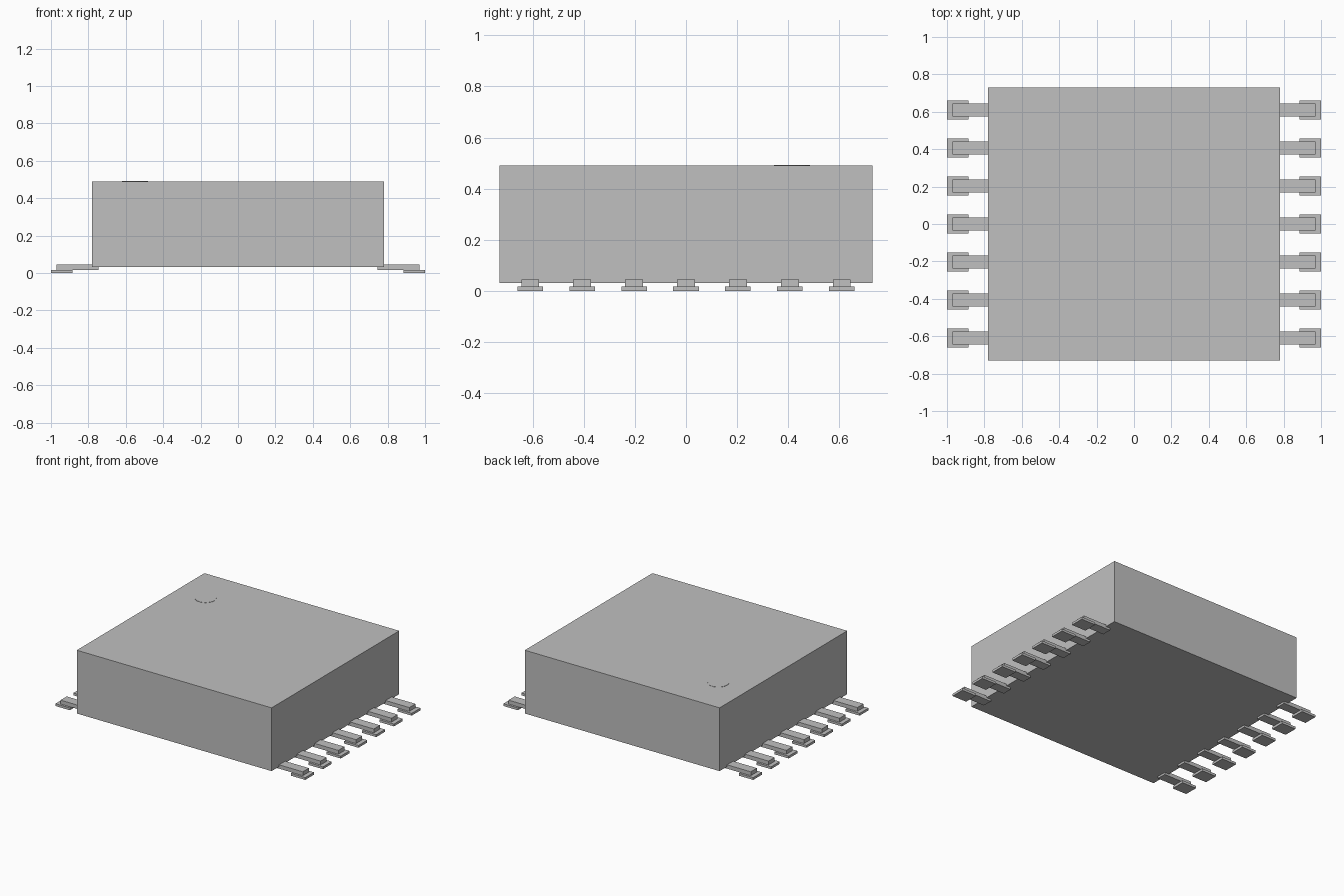
import bpy

# Remove the default cube
cube = bpy.data.objects.get("Cube")
if cube:
    bpy.data.objects.remove(cube, do_unlink=True)

GREY = (0.53, 0.53, 0.53, 1.0)
grey = bpy.data.materials.new("plain grey")
grey.use_nodes = True
grey.diffuse_color = GREY
grey.node_tree.nodes["Principled BSDF"].inputs["Base Color"].default_value = GREY


def box(name, x, y, z):
    """Box spanning the given (low, high) ranges."""
    spans = (x, y, z)
    bpy.ops.mesh.primitive_cube_add(size=1, location=[(a + b) / 2 for a, b in spans])
    ob = bpy.context.object
    ob.name = name
    ob.scale = [b - a for a, b in spans]
    bpy.ops.object.transform_apply(location=False, rotation=False, scale=True)
    ob.data.materials.append(grey)
    return ob


# Package body
BODY_TOP = 0.49
box("body", (-0.78, 0.78), (-0.73, 0.73), (0.032, BODY_TOP))

# Round marker beside the first pin
bpy.ops.mesh.primitive_cylinder_add(vertices=32, radius=0.07, depth=0.002,
                                    location=(-0.55, 0.415, BODY_TOP + 0.001))
marker = bpy.context.object
marker.name = "pin_one_marker"
marker.data.materials.append(grey)

# Seven leads per side, each resting on a wider foot pad
PITCH = 0.203
for side, label in ((1, "left"), (-1, "right")):
    for i in range(7):
        y = (i - 3) * PITCH
        lead_x = sorted((side * 0.745, side * 0.97))
        foot_x = sorted((side * 0.885, side))
        box(f"{label}_lead_{i + 1}", lead_x, (y - 0.035, y + 0.035), (0.017, 0.045))
        box(f"{label}_foot_{i + 1}", foot_x, (y - 0.05, y + 0.05), (0.0, 0.017))
